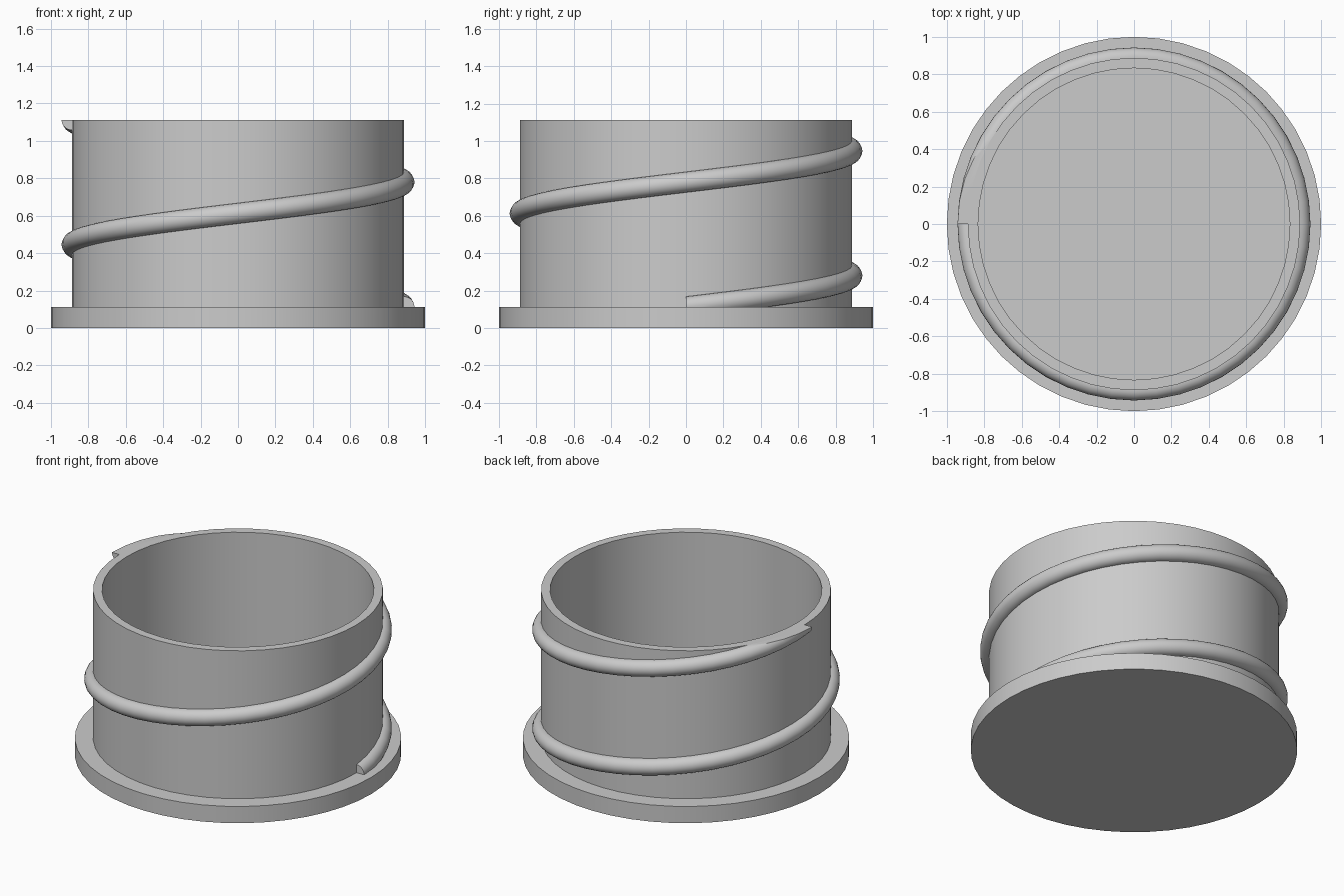
import bpy, bmesh, math

if "Cube" in bpy.data.objects:
    bpy.data.objects.remove(bpy.data.objects["Cube"])

TOP, BASE = 1.113, 0.113
R_BASE, R_OUT, R_IN = 1.0, 0.888, 0.833
SIDES = 48

grey = bpy.data.materials.new("plain grey")
grey.diffuse_color = (0.6, 0.6, 0.6, 1)
grey.use_nodes = True
grey.node_tree.nodes["Principled BSDF"].inputs["Base Color"].default_value = grey.diffuse_color


def finish(bm, name):
    bmesh.ops.recalc_face_normals(bm, faces=bm.faces)
    mesh = bpy.data.meshes.new(name)
    bm.to_mesh(mesh)
    bm.free()
    mesh.materials.append(grey)
    obj = bpy.data.objects.new(name, mesh)
    bpy.context.collection.objects.link(obj)
    bpy.ops.object.select_all(action='DESELECT')
    obj.select_set(True)
    bpy.context.view_layer.objects.active = obj
    bpy.ops.object.shade_smooth_by_angle(angle=math.radians(30))
    return obj


def ring(bm, r, z):
    return [bm.verts.new((r * math.cos(a), r * math.sin(a), z))
            for a in (2 * math.pi * i / SIDES for i in range(SIDES))]


# Flanged cup: closed profile from the underside to the inner floor
bm = bmesh.new()
profile = [(R_BASE, 0), (R_BASE, BASE), (R_OUT, BASE),
           (R_OUT, TOP), (R_IN, TOP), (R_IN, BASE)]
rings = [ring(bm, r, z) for r, z in profile]
for a, b in zip(rings, rings[1:]):
    for i in range(SIDES):
        j = (i + 1) % SIDES
        bm.faces.new((a[i], a[j], b[j], b[i]))
bm.faces.new(rings[0])
bm.faces.new(rings[-1])
finish(bm, "flanged_cup")

# Spiral thread: half-round section swept one and a half turns up the wall
bm = bmesh.new()
STEPS, ARC, R_THREAD = 72, 12, 0.055
sections = []
for s in range(STEPS + 1):
    t = s / STEPS
    ang = 3 * math.pi * t
    zc = BASE + (TOP - BASE) * t
    pts = [(R_OUT - 0.02, -R_THREAD)]
    for k in range(ARC + 1):
        p = math.pi * (k / ARC - 0.5)
        pts.append((R_OUT + R_THREAD * math.cos(p), R_THREAD * math.sin(p)))
    pts.append((R_OUT - 0.02, R_THREAD))
    sections.append([bm.verts.new((r * math.cos(ang), r * math.sin(ang), zc + h))
                     for r, h in pts])
n = len(sections[0])
for a, b in zip(sections, sections[1:]):
    for i in range(n):
        j = (i + 1) % n
        bm.faces.new((a[i], a[j], b[j], b[i]))
bm.faces.new(sections[0])
bm.faces.new(sections[-1])

# Trim the thread flush with the rim and the flange
for z, up in ((TOP, 1), (BASE - 0.01, -1)):
    cut = bmesh.ops.bisect_plane(
        bm, geom=bm.verts[:] + bm.edges[:] + bm.faces[:],
        plane_co=(0, 0, z), plane_no=(0, 0, up), clear_outer=True)
    edges = [e for e in cut['geom_cut'] if isinstance(e, bmesh.types.BMEdge)]
    bmesh.ops.holes_fill(bm, edges=edges, sides=0)
finish(bm, "spiral_thread")
